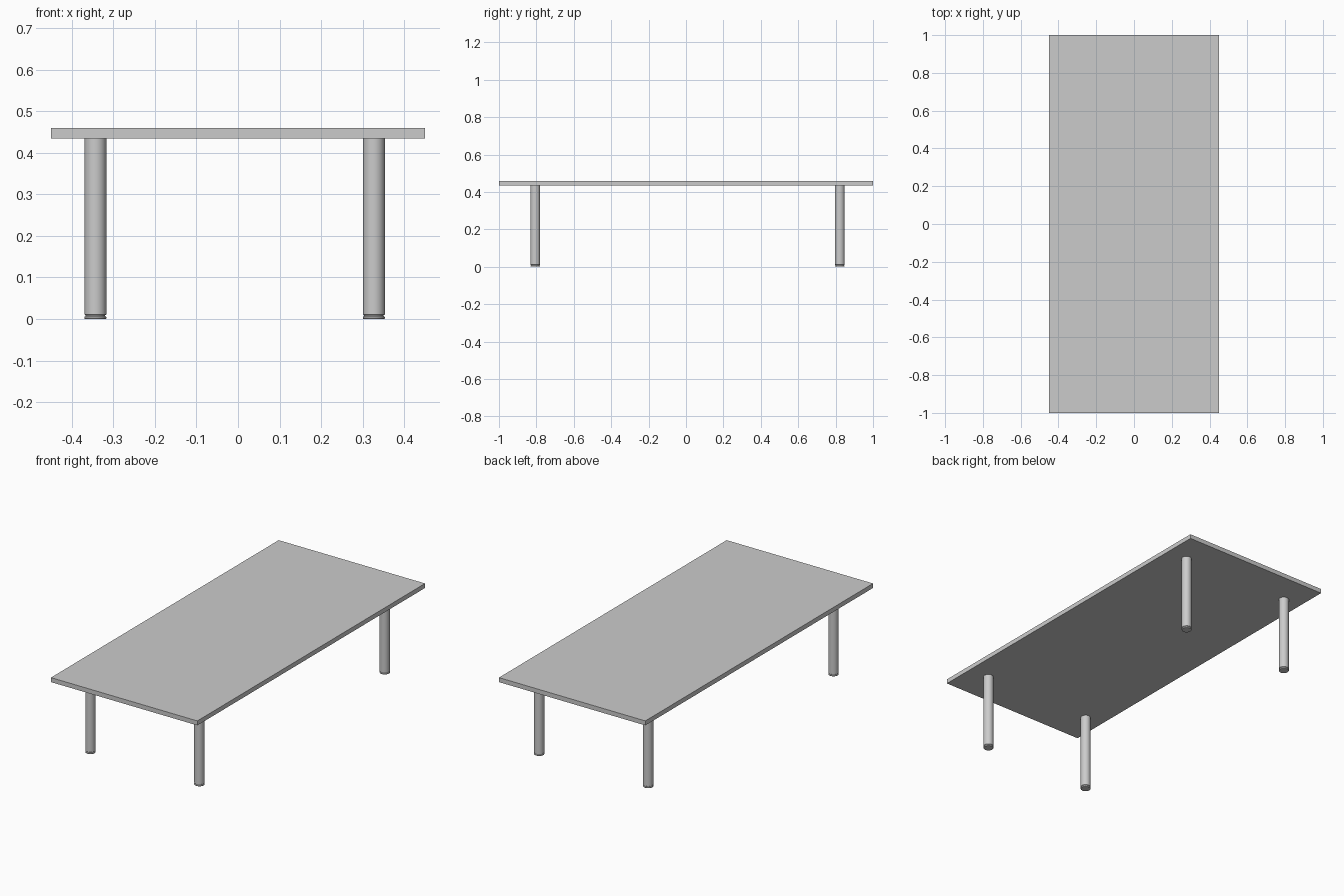
import bpy, bmesh, math

if "Cube" in bpy.data.objects:
    bpy.data.objects.remove(bpy.data.objects["Cube"])

# Single light grey finish
grey = bpy.data.materials.new("light_grey")
grey.diffuse_color = (0.6, 0.6, 0.6, 1)
grey.use_nodes = True
grey.node_tree.nodes["Principled BSDF"].inputs["Base Color"].default_value = grey.diffuse_color


def finish(name, bm):
    bmesh.ops.recalc_face_normals(bm, faces=bm.faces)
    mesh = bpy.data.meshes.new(name)
    bm.to_mesh(mesh)
    bm.free()
    mesh.materials.append(grey)
    obj = bpy.data.objects.new(name, mesh)
    bpy.context.collection.objects.link(obj)
    return obj


# Table top slab
TOP_Z, UNDER_Z = 0.459, 0.434
bm = bmesh.new()
bmesh.ops.create_cube(bm, size=1)
bmesh.ops.scale(bm, vec=(0.9, 2.0, TOP_Z - UNDER_Z), verts=bm.verts)
bmesh.ops.translate(bm, vec=(0, 0, (TOP_Z + UNDER_Z) / 2), verts=bm.verts)
finish("table_top", bm)


# Round leg with a grooved foot, turned from a profile of (radius, height)
def leg(name, x, y, sides=32):
    profile = [(0.0255, 0), (0.0262, 0.001), (0.0262, 0.005), (0.0235, 0.007),
               (0.0235, 0.009), (0.0262, 0.011), (0.0262, UNDER_Z)]
    bm = bmesh.new()
    rings = [[bm.verts.new((r * math.cos(2 * math.pi * i / sides),
                            r * math.sin(2 * math.pi * i / sides), z))
              for i in range(sides)] for r, z in profile]
    for a, b in zip(rings, rings[1:]):
        for i in range(sides):
            j = (i + 1) % sides
            bm.faces.new((a[i], a[j], b[j], b[i]))
    bm.faces.new(rings[0])
    bm.faces.new(rings[-1])
    obj = finish(name, bm)
    obj.location = (x, y, 0)
    bpy.ops.object.select_all(action='DESELECT')
    obj.select_set(True)
    bpy.context.view_layer.objects.active = obj
    bpy.ops.object.shade_smooth_by_angle(angle=math.radians(30))


# Four legs, set slightly off centre
for side, x in (("left", -0.343), ("right", 0.327)):
    for end, y in (("front", -0.806), ("back", 0.822)):
        leg(f"{end}_{side}_leg", x, y)
